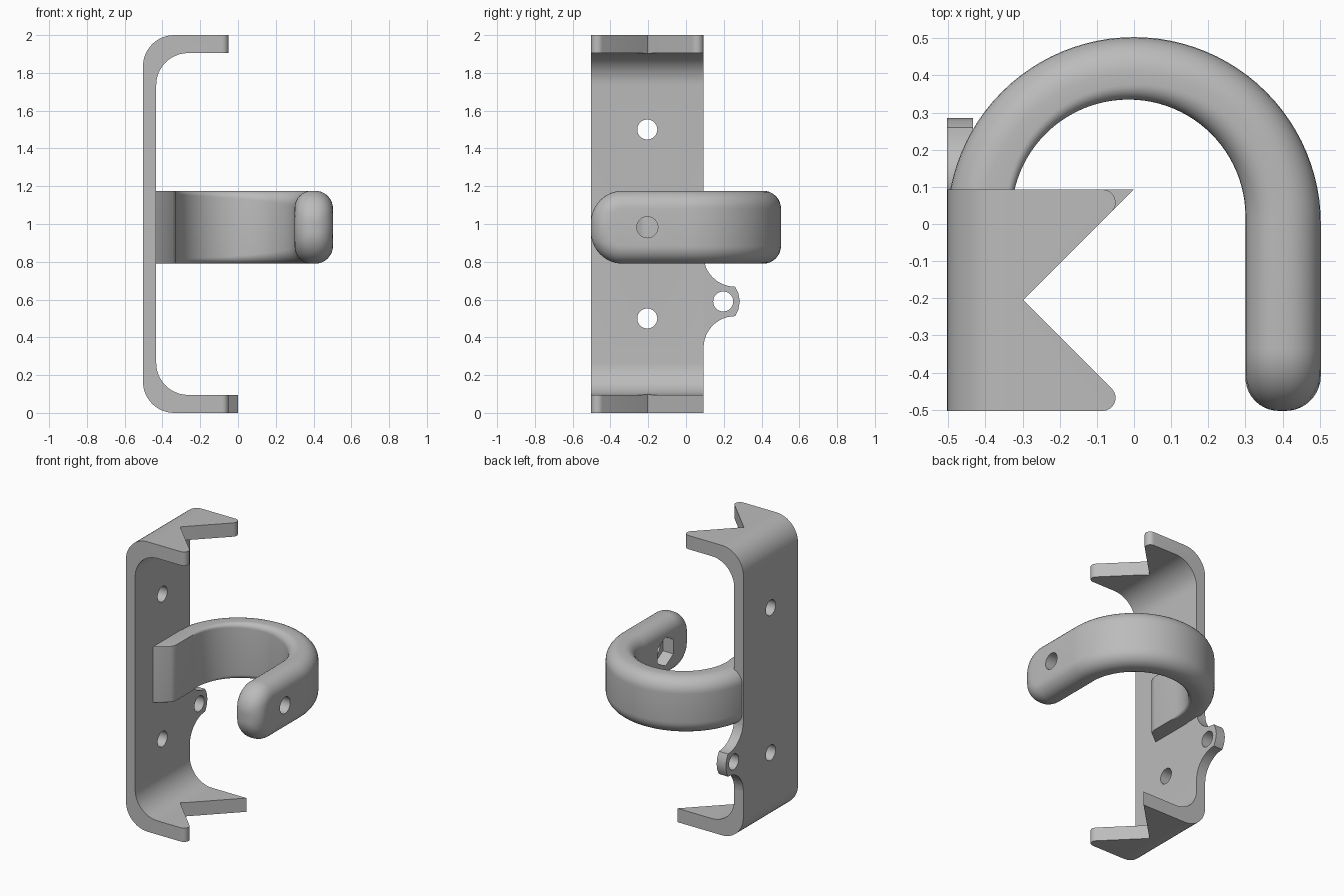
import bpy, bmesh
from math import sin, cos, acos, pi, sqrt, radians
from mathutils import Vector

cube = bpy.data.objects.get("Cube")
if cube:
    bpy.data.objects.remove(cube)

grey = bpy.data.materials.new("plain grey")
grey.use_nodes = True
GREY = (0.5, 0.5, 0.5, 1)
grey.diffuse_color = GREY
grey.node_tree.nodes["Principled BSDF"].inputs["Base Color"].default_value = GREY

EDGE = 0.503            # outer half size in x and y
WALL = -0.433           # inner face of the back plate
MID_Y = -0.205          # line of the screw holes
BACK = 0.093            # rear edge of the bracket


def make_object(name, bm):
    bmesh.ops.recalc_face_normals(bm, faces=bm.faces)
    mesh = bpy.data.meshes.new(name)
    bm.to_mesh(mesh)
    bm.free()
    mesh.materials.append(grey)
    obj = bpy.data.objects.new(name, mesh)
    bpy.context.collection.objects.link(obj)
    return obj


def prism(name, outline, axis, low, high):
    """Extrude a 2D outline along the x, y or z axis."""
    place = {"x": lambda a, b: (low, a, b),
             "y": lambda a, b: (a, low, b),
             "z": lambda a, b: (a, b, low)}[axis]
    bm = bmesh.new()
    face = bm.faces.new([bm.verts.new(place(a, b)) for a, b in outline])
    new = bmesh.ops.extrude_face_region(bm, geom=[face])["geom"]
    shift = Vector([(high - low) * (axis == k) for k in "xyz"])
    bmesh.ops.translate(bm, vec=shift,
                        verts=[v for v in new if isinstance(v, bmesh.types.BMVert)])
    return make_object(name, bm)


def arc(cx, cy, r, start, end, steps=12):
    angles = [radians(start + (end - start) * i / steps) for i in range(steps + 1)]
    return [(cx + r * cos(a), cy + r * sin(a)) for a in angles]


def combine(target, tool, operation="DIFFERENCE"):
    mod = target.modifiers.new("combine", "BOOLEAN")
    mod.operation, mod.object, mod.solver = operation, tool, "EXACT"
    bpy.context.view_layer.objects.active = target
    bpy.ops.object.modifier_apply(modifier=mod.name)
    bpy.data.objects.remove(tool)


def drill(target, y, z, r, low, high, sides=32):
    turn = 90
    outline = arc(y, z, r, turn, turn + 360, sides)[:-1]
    combine(target, prism("cutter", outline, "x", low, high))


def smooth(obj):
    bpy.ops.object.select_all(action="DESELECT")
    obj.select_set(True)
    bpy.context.view_layer.objects.active = obj
    bpy.ops.object.shade_smooth_by_angle(angle=radians(30))


# Bracket: C-shaped plate, mirrored about mid height
RO, RI, FLANGE = 0.165, 0.17, 0.095
lower = ([(0, 0)] + arc(RO - EDGE, RO, RO, 270, 180))
inner = arc(WALL + RI, FLANGE + RI, RI, 180, 270) + [(0, FLANGE)]
flip = lambda pts: [(x, 2 - z) for x, z in reversed(pts)]
bracket = prism("bracket", lower + flip(lower) + flip(inner) + inner, "y", -EDGE, BACK)

# Side tab with concave shoulders
TAB_Z = 0.59
shoulder = arc(0.26, TAB_Z - 0.245, 0.167, 180, 90)
tip = [(0.277, TAB_Z - 0.045), (0.285, TAB_Z)]
half = [(0.0, TAB_Z - 0.245)] + shoulder + tip
tab = half + [(y, 2 * TAB_Z - z) for y, z in reversed(half[:-1])]
combine(bracket, prism("cutter", tab, "x", -EDGE, WALL), "UNION")

# V notches: front prongs rounded, rear prong rounded on the top flange only
R = 0.035
front_tip = arc(-2.414 * R, R - EDGE, R, -90, 45, 8)
rear_tip = [(x, 2 * MID_Y - y) for x, y in reversed(front_tip)]
apex = [(-0.298, MID_Y)]
start = [(front_tip[0][0], -0.7)]
top_cut = start + front_tip + apex + rear_tip + [(rear_tip[-1][0], 0.3), (0.3, 0.3), (0.3, -0.7)]
low_cut = start + front_tip + apex + [(0.1, MID_Y + 0.398), (0.3, 0.3), (0.3, -0.7)]
combine(bracket, prism("cutter", top_cut, "z", 1.8, 2.1))
combine(bracket, prism("cutter", low_cut, "z", -0.1, 0.2))

# Screw holes
for y, z in ((MID_Y, 0.5), (MID_Y, 1.5), (0.197, TAB_Z)):
    drill(bracket, y, z, 0.053, -0.7, -0.3)
smooth(bracket)

# Hook: lofted sections from the arm tip round to the root on the plate
HOOK_Z, HALF, END_R, ROUND = 0.983, 0.193, 0.168, 0.095
END_Y = END_R - EDGE


def section(outer, inside, r_out, r_in, rho=0.0, steps=8):
    """Rounded section; rho is the distance into the rounded arm end."""
    outer, inside = Vector(outer), Vector(inside)
    width = (outer - inside).length
    along = (outer - inside).normalized()

    def quarter(r):
        limit = acos(1 - min(1.0, (END_R - rho) / r))
        for k in range(steps + 1):
            phi = limit * k / steps
            left = END_R - r * (1 - cos(phi))
            yield r - r * sin(phi), HALF - END_R + sqrt(max(0, left * left - rho * rho))

    top = [(width - s, z) for s, z in reversed(list(quarter(r_out)))]
    top += list(quarter(r_in))
    ring = top + [(s, -z) for s, z in reversed(top)]
    return [(*(inside + along * s), HOOK_Z + z) for s, z in ring]


sections = []
for k in range(14, -1, -1):                       # rounded tip of the arm
    rho = END_R * sin(pi / 2 * k / 14)
    y = END_Y - rho
    sections.append(section((EDGE, y), (0.3, y), ROUND, 0.09, rho))
for k in range(49):                               # half ring, thinner at its crown
    a = pi * k / 48
    r_in = 0.09 - 0.05 * min(1, 2 * k / 48) - 0.025 * max(0, 2 * k / 48 - 1)
    sections.append(section((EDGE * cos(a), EDGE * sin(a)),
                            (-0.015 + 0.315 * cos(a), 0.02 + 0.315 * sin(a)), ROUND, r_in))
for x, y in ((-0.33, -0.02), (-0.33, -0.19), (-0.333, -0.215),
             (-0.345, -0.24), (WALL - 0.005, -0.31)):   # root
    sections.append(section((-0.485, y), (x, y), 0.02, 0.004))

bm = bmesh.new()
loops = [[bm.verts.new(p) for p in s] for s in sections]
n = len(loops[0])
for a, b in zip(loops, loops[1:]):
    for i in range(n):
        j = (i + 1) % n
        bm.faces.new((a[i], a[j], b[j], b[i]))
bm.faces.new(loops[0])
bm.faces.new(loops[-1])
bmesh.ops.remove_doubles(bm, verts=bm.verts, dist=0.0002)
hook = make_object("hook", bm)

# Bolt hole with a hexagonal nut pocket on the inner side
drill(hook, MID_Y, HOOK_Z, 0.056, 0.2, 0.7)
drill(hook, MID_Y, HOOK_Z, 0.1, 0.2, 0.38, 6)
smooth(hook)
